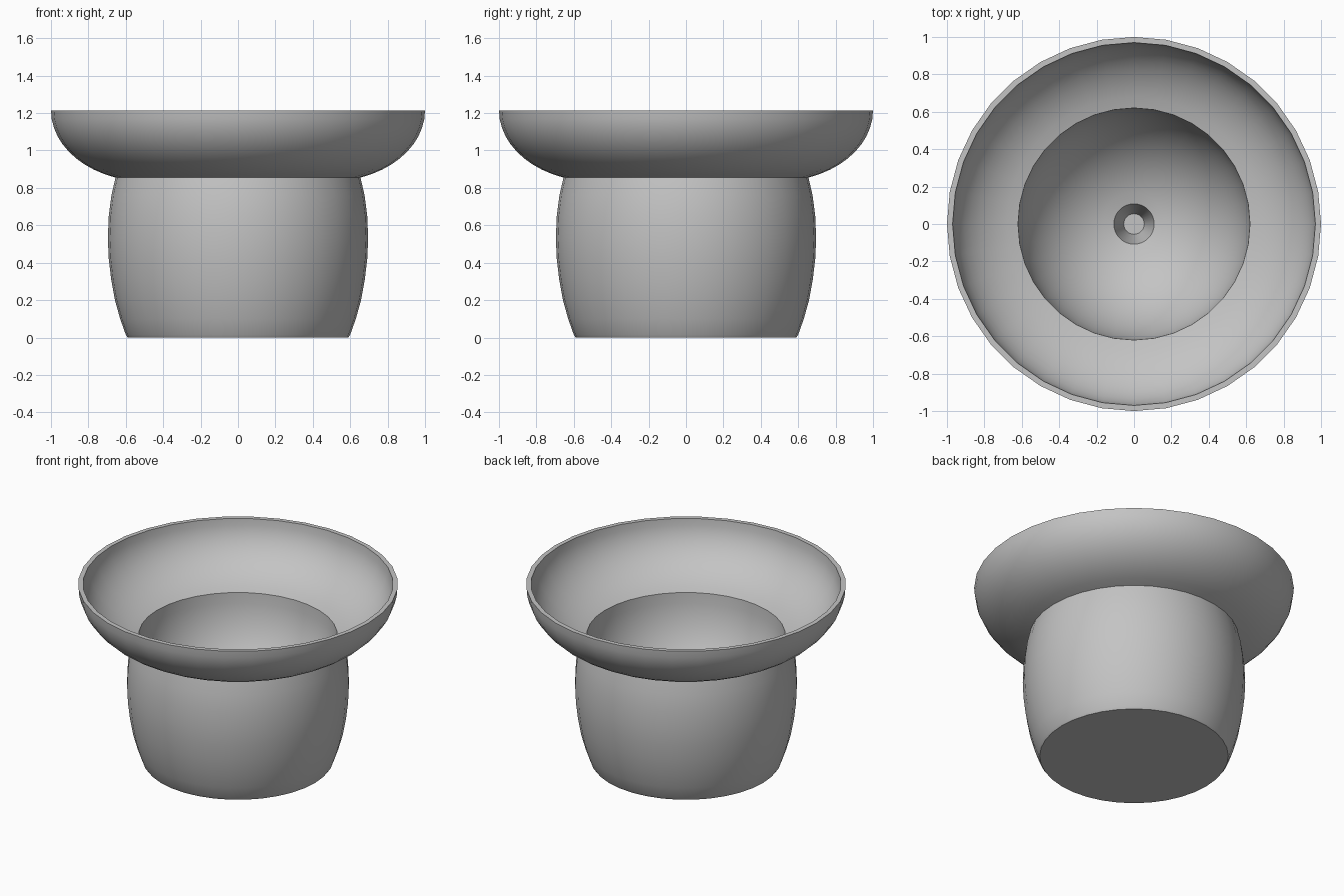
import bpy
import bmesh
from math import sin, cos, pi, radians

cube = bpy.data.objects.get("Cube")
if cube:
    bpy.data.objects.remove(cube)

SIDES = 36

grey = bpy.data.materials.new("plain grey")
grey.use_nodes = True
colour = (0.55, 0.55, 0.55, 1)
grey.diffuse_color = colour
grey.node_tree.nodes["Principled BSDF"].inputs["Base Color"].default_value = colour


def arc(centre, radii, start, end, steps):
    """Points on an ellipse arc in the (radius, height) plane, angles in degrees."""
    points = []
    for i in range(steps + 1):
        a = radians(start + (end - start) * i / steps)
        points.append((centre[0] + radii[0] * cos(a), centre[1] + radii[1] * sin(a)))
    return points


def lathe(name, profile):
    """Turn a profile around the z axis into a smooth object."""
    bm = bmesh.new()
    verts = [bm.verts.new((r, 0, z)) for r, z in profile]
    edges = [bm.edges.new(pair) for pair in zip(verts, verts[1:])]
    bmesh.ops.spin(bm, geom=verts + edges, cent=(0, 0, 0), axis=(0, 0, 1),
                   angle=2 * pi, steps=SIDES)
    bmesh.ops.remove_doubles(bm, verts=bm.verts, dist=0.0005)
    bmesh.ops.recalc_face_normals(bm, faces=bm.faces)
    mesh = bpy.data.meshes.new(name)
    bm.to_mesh(mesh)
    bm.free()
    mesh.materials.append(grey)
    obj = bpy.data.objects.new(name, mesh)
    bpy.context.collection.objects.link(obj)
    bpy.ops.object.select_all(action="DESELECT")
    obj.select_set(True)
    bpy.context.view_layer.objects.active = obj
    bpy.ops.object.shade_smooth_by_angle(angle=radians(30))
    return obj


# Barrel-shaped outside with a flat base
barrel = [(0, 0), (0.59, 0), (0.6, 0.015), (0.63, 0.1), (0.658, 0.2), (0.678, 0.31),
          (0.691, 0.42), (0.696, 0.53), (0.691, 0.65), (0.677, 0.76), (0.655, 0.855)]

# Flared dish: outer curve, flat lip, inner curve
dish_outside = arc((0.49, 1.215), (0.51, 0.38), -71, 0, 10)
dish_inside = arc((0.47, 1.215), (0.5, 0.365), 0, -72.5, 10)

# Rounded hollow with a small tapered well at its centre
hollow = arc((0, 0.86), (0.62, 0.64), 0, -80, 14)
well = [(0.055, 0.006), (0, 0.006)]

lathe("flared_bowl", barrel + dish_outside[1:] + dish_inside + hollow[1:] + well)
